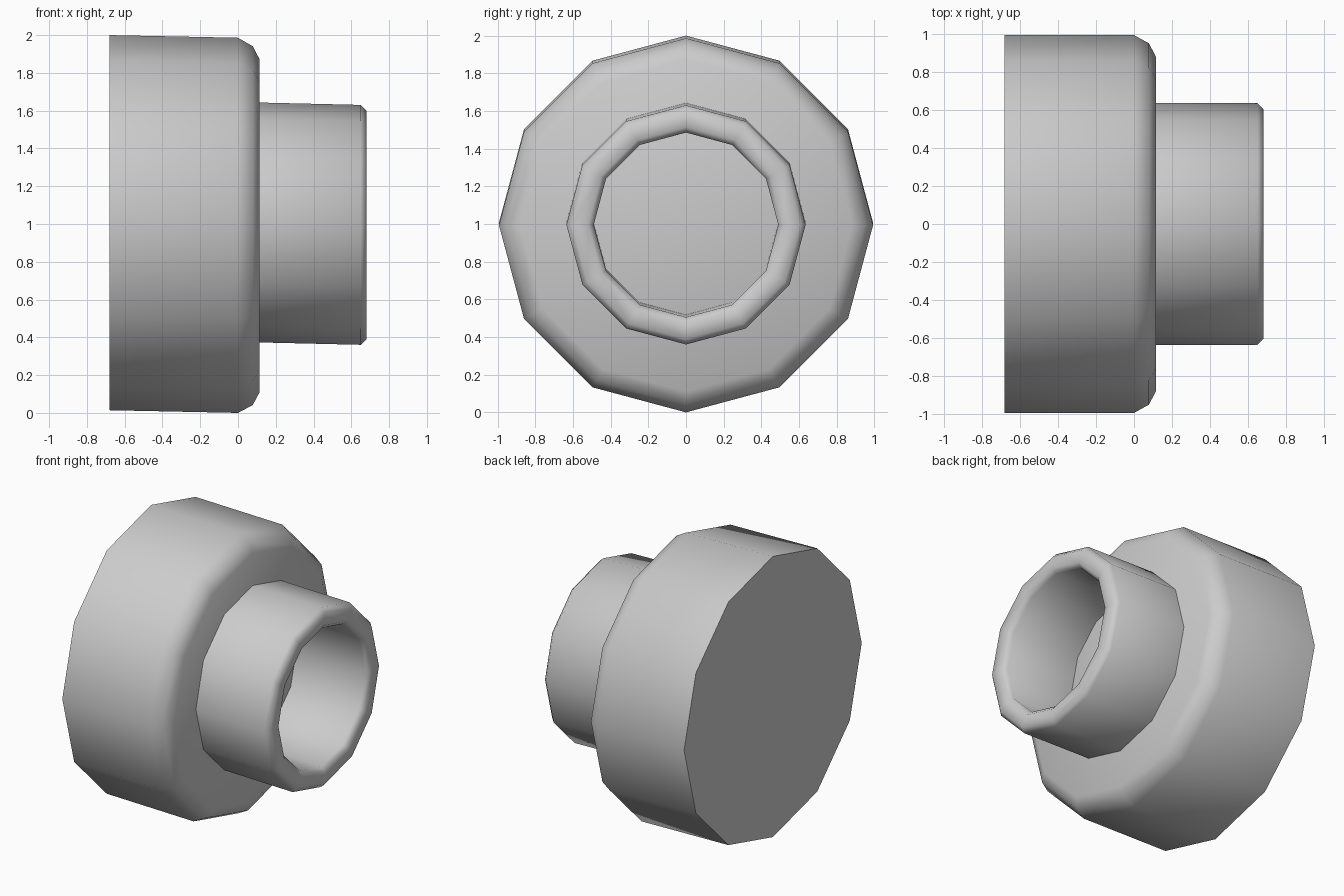
import bpy, bmesh, math

if "Cube" in bpy.data.objects:
    bpy.data.objects.remove(bpy.data.objects["Cube"])

SIDES = 12


def lathe(name, profile, z_start, slope, cap_start=False, cap_end=False):
    """Sweep (x, radius) points around the x axis; rings sink slightly along x."""
    bm = bmesh.new()
    rings = []
    x0 = profile[0][0]
    for x, r in profile:
        zc = z_start - slope * (x - x0)
        rings.append([bm.verts.new((x, r * math.sin(a), zc + r * math.cos(a)))
                      for a in (2 * math.pi * i / SIDES for i in range(SIDES))])
    for a, b in zip(rings, rings[1:]):
        for i in range(SIDES):
            j = (i + 1) % SIDES
            bm.faces.new((a[i], a[j], b[j], b[i]))
    if cap_start:
        bm.faces.new(rings[0])
    if cap_end:
        bm.faces.new(rings[-1])
    bmesh.ops.recalc_face_normals(bm, faces=bm.faces)
    mesh = bpy.data.meshes.new(name)
    bm.to_mesh(mesh)
    bm.free()
    ob = bpy.data.objects.new(name, mesh)
    bpy.context.collection.objects.link(ob)
    bpy.ops.object.select_all(action='DESELECT')
    ob.select_set(True)
    bpy.context.view_layer.objects.active = ob
    bpy.ops.object.shade_smooth_by_angle(angle=math.radians(50))
    return ob


# Wide drum with a rounded shoulder; its front face is the floor of the neck
lathe("drum_body",
      [(-0.68, 0.993), (0.0, 0.993), (0.078, 0.95), (0.115, 0.88)],
      1.007, 0.0206, cap_start=True, cap_end=True)

# Hollow neck: outer wall, bevelled rim, inner wall down to the drum
lathe("neck_tube",
      [(0.115, 0.635), (0.65, 0.635), (0.68, 0.605),
       (0.68, 0.52), (0.65, 0.49), (0.115, 0.49)],
      1.008, 0.0235)
